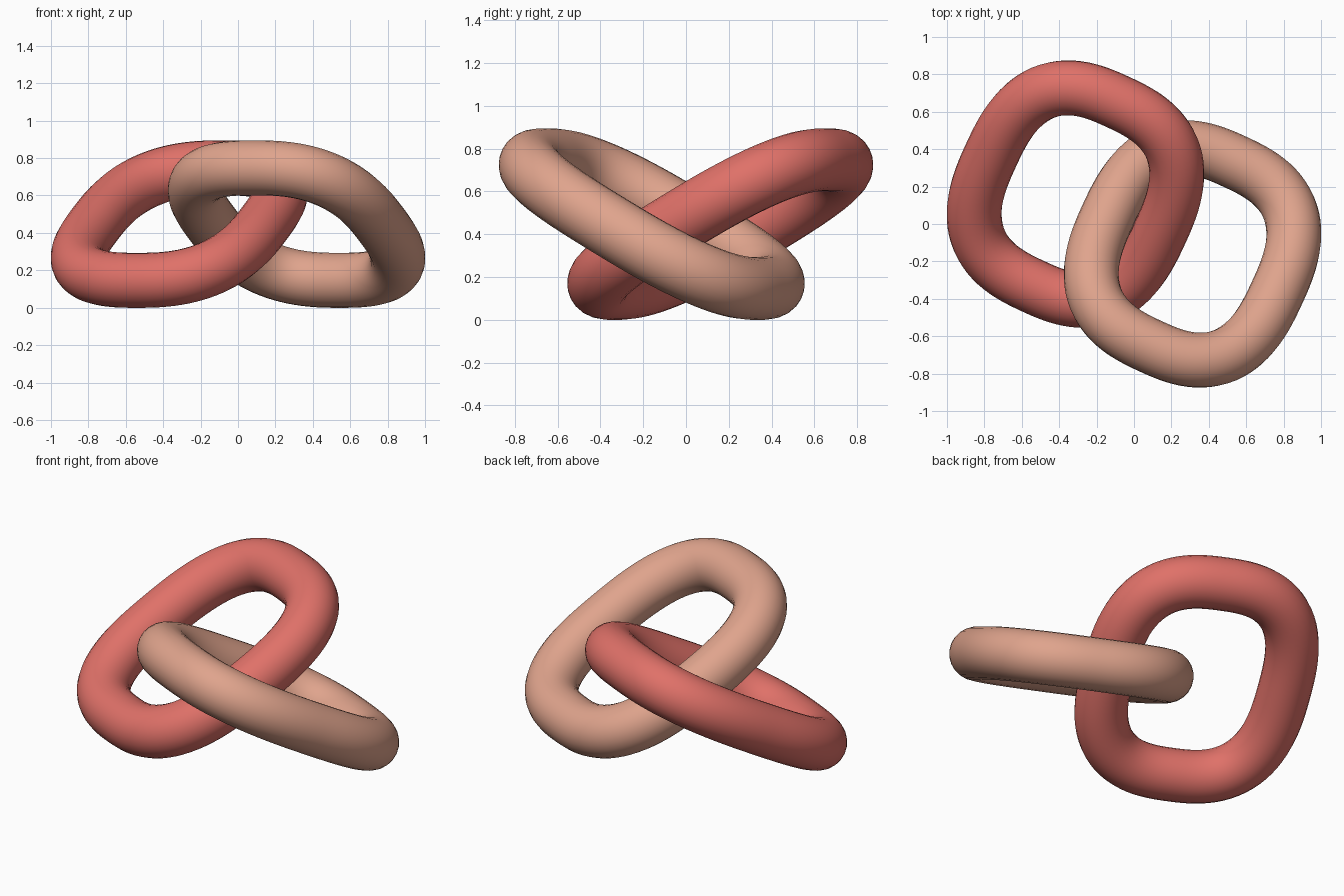
import bpy, math
from mathutils import Vector

if "Cube" in bpy.data.objects:
    bpy.data.objects.remove(bpy.data.objects["Cube"])

TUBE = 0.147                      # tube radius
HALF_U, HALF_V = 0.497, 0.62      # half width and half length of the centreline
POWER = 2.7                       # squareness of the rounded outline
CENTRE = Vector((-0.313, 0.16, 0.447))
TURN, TILT = math.radians(-24.8), math.radians(29)

# In-plane axes of a link: one level, one climbing
U = Vector((math.cos(TURN), math.sin(TURN), 0))
V = Vector((-math.sin(TURN) * math.cos(TILT),
            math.cos(TURN) * math.cos(TILT), math.sin(TILT)))


def material(name, colour):
    m = bpy.data.materials.new(name)
    m.diffuse_color = (*colour, 1)
    m.use_nodes = True
    m.node_tree.nodes["Principled BSDF"].inputs["Base Color"].default_value = m.diffuse_color
    return m


def link(name, mat, side):
    """Rounded-square ring; side -1 gives the half-turned copy about z."""
    count = 112
    curve = bpy.data.curves.new(name + "_path", 'CURVE')
    curve.dimensions = '3D'
    curve.bevel_depth = TUBE
    curve.bevel_resolution = 10
    spline = curve.splines.new('POLY')
    spline.points.add(count - 1)
    spline.use_cyclic_u = True
    for i, point in enumerate(spline.points):
        a = 2 * math.pi * i / count
        c, s = math.cos(a), math.sin(a)
        r = (abs(c) ** POWER + abs(s) ** POWER) ** (-1 / POWER)
        p = CENTRE + U * (HALF_U * r * c) + V * (HALF_V * r * s)
        point.co = (side * p.x, side * p.y, p.z, 1)
    ob = bpy.data.objects.new(name, curve)
    bpy.context.collection.objects.link(ob)
    curve.materials.append(mat)
    # Turn the swept path into a smooth mesh
    bpy.ops.object.select_all(action='DESELECT')
    ob.select_set(True)
    bpy.context.view_layer.objects.active = ob
    bpy.ops.object.convert(target='MESH')
    bpy.ops.object.shade_smooth()


link("red_link", material("coral red", (0.74, 0.165, 0.14)), 1)
link("beige_link", material("warm beige", (0.74, 0.37, 0.265)), -1)
